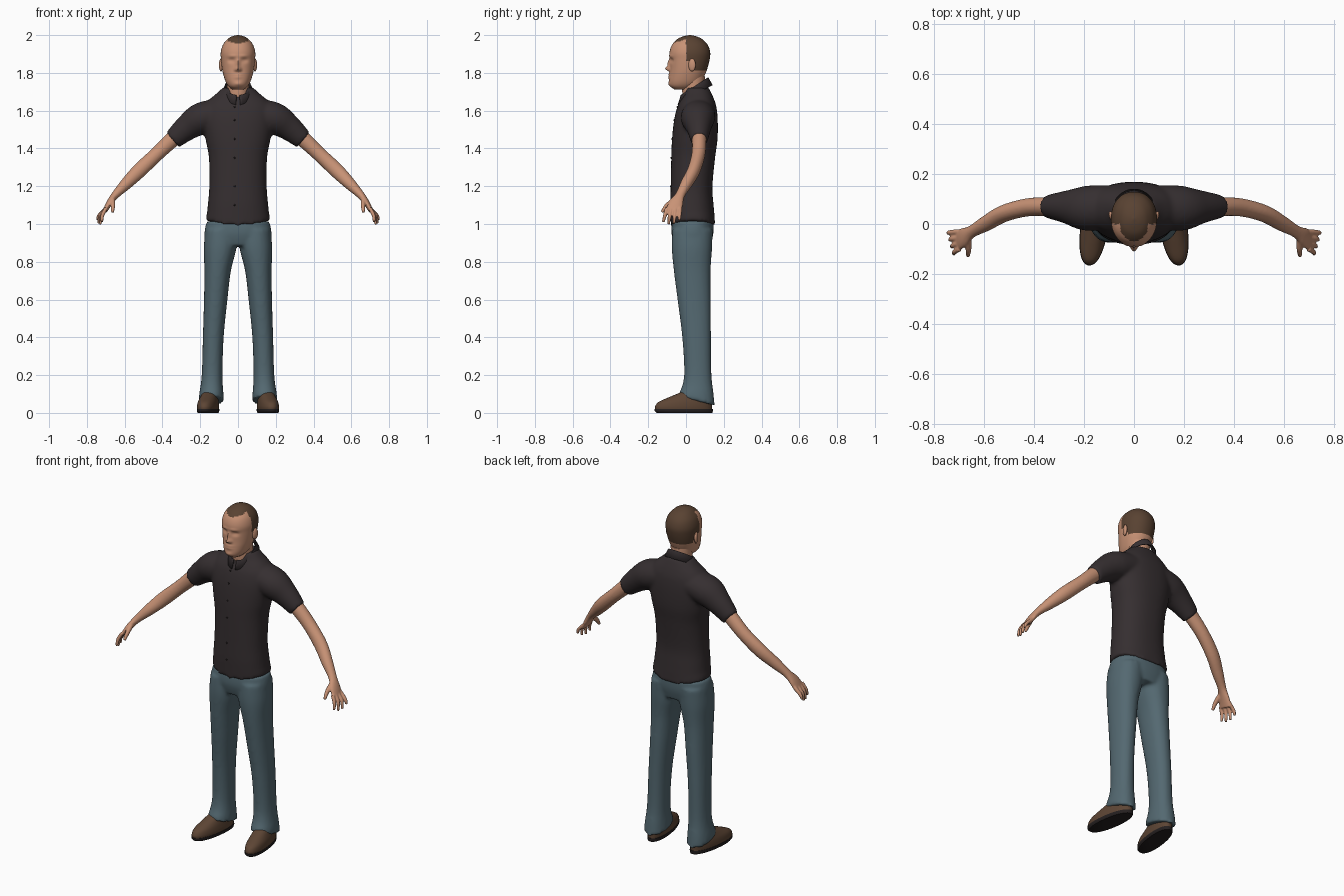
import bpy, bmesh, math
from mathutils import Vector, Matrix

if "Cube" in bpy.data.objects:
    bpy.data.objects.remove(bpy.data.objects["Cube"])


def material(name, rgb):
    m = bpy.data.materials.new(name)
    m.use_nodes = True
    m.diffuse_color = (*rgb, 1)
    m.node_tree.nodes["Principled BSDF"].inputs["Base Color"].default_value = (*rgb, 1)
    return m


SKIN = material("skin", (0.58, 0.29, 0.18))
HAIR = material("brown hair", (0.10, 0.055, 0.032))
SHIRT = material("charcoal cloth", (0.036, 0.028, 0.030))
DENIM = material("blue denim", (0.088, 0.14, 0.165))
LEATHER = material("brown leather", (0.11, 0.06, 0.035))
SOLE = material("dark rubber", (0.018, 0.014, 0.014))


def smooth_path(points, steps):
    """Catmull-Rom interpolation of tuples."""
    out = []
    last = len(points) - 1
    for i in range(last):
        four = [points[max(i - 1, 0)], points[i], points[i + 1], points[min(i + 2, last)]]
        for k in range(steps):
            t = k / steps
            out.append([0.5 * (2 * b + (c - a) * t + (2 * a - 5 * b + 4 * c - d) * t ** 2
                               + (3 * b - a - 3 * c + d) * t ** 3) for a, b, c, d in zip(*four)])
    return out + [list(points[-1])]


def loft(bm, rings, sides, power=2.0):
    """Skin closed rings, each given as centre, half axis u, half axis v."""
    rows = []
    for centre, u, v in rings:
        row = []
        for k in range(sides):
            a = 2 * math.pi * k / sides
            c, s = math.cos(a), math.sin(a)
            c = math.copysign(abs(c) ** (2 / power), c)
            s = math.copysign(abs(s) ** (2 / power), s)
            row.append(bm.verts.new(centre + u * c + v * s))
        rows.append(row)
    for low, high in zip(rows, rows[1:]):
        for k in range(sides):
            j = (k + 1) % sides
            bm.faces.new((low[k], low[j], high[j], high[k]))
    bm.faces.new(rows[0][::-1])
    bm.faces.new(rows[-1])
    return [v for row in rows for v in row]


def column(bm, sections, side=1, steps=5, sides=40, power=2.0):
    """Upright loft from sections (z, centre x, half width, front y, back y)."""
    rings = [(Vector((side * cx, (f + b) / 2, z)), Vector((w, 0, 0)), Vector((0, (b - f) / 2, 0)))
             for z, cx, w, f, b in smooth_path(sections, steps)]
    return loft(bm, rings, sides, power)


def limb(bm, points, side=1, steps=5, sides=20):
    """Loft along a path of (x, y, z, thickness, breadth)."""
    path = smooth_path([(side * p[0], *p[1:]) for p in points], steps)
    spots = [Vector(p[:3]) for p in path]
    rings = []
    for i, p in enumerate(path):
        tangent = (spots[min(i + 1, len(spots) - 1)] - spots[max(i - 1, 0)]).normalized()
        u = tangent.cross(Vector((0, 1, 0))).normalized()
        v = u.cross(tangent)
        rings.append((spots[i], u * p[3], v * p[4]))
    return loft(bm, rings, sides)


def finish(name, bm, *mats, voxel=0, relax=0):
    bmesh.ops.recalc_face_normals(bm, faces=bm.faces)
    mesh = bpy.data.meshes.new(name)
    bm.to_mesh(mesh)
    bm.free()
    ob = bpy.data.objects.new(name, mesh)
    bpy.context.collection.objects.link(ob)
    for m in mats:
        mesh.materials.append(m)
    mesh.shade_smooth()
    if voxel:
        mod = ob.modifiers.new("blend", "REMESH")
        mod.mode, mod.voxel_size, mod.use_smooth_shade = "VOXEL", voxel, True
        mod = ob.modifiers.new("relax", "SMOOTH")
        mod.factor, mod.iterations = 0.5, relax
    else:
        bpy.ops.object.select_all(action="DESELECT")
        bpy.context.view_layer.objects.active = ob
        ob.select_set(True)
        bpy.ops.object.shade_smooth_by_angle(angle=math.radians(50))
    return ob


# Head with sculpted face and painted hairline
def bump(x, z, cx, cz, sx, sz):
    return math.exp(-((x - cx) / sx) ** 2 - ((z - cz) / sz) ** 2)


bm = bmesh.new()
head = column(bm, [(1.712, 0, .03, -.06, .03), (1.728, 0, .05, -.083, .055), (1.75, 0, .064, -.09, .08),
                   (1.785, 0, .076, -.088, .098), (1.82, 0, .084, -.085, .112), (1.87, 0, .09, -.085, .125),
                   (1.91, 0, .091, -.087, .128), (1.95, 0, .079, -.073, .114), (1.98, 0, .054, -.044, .084),
                   (1.994, 0, .03, -.012, .052), (2.0, 0, .004, .016, .024)], steps=6, sides=80, power=2.15)
for v in head:
    x, y, z = abs(v.co.x), v.co.y, v.co.z
    if y < -0.02:
        v.co.y += (0.012 * bump(x, z, .034, 1.866, .017, .010) - 0.004 * bump(x, z, .034, 1.866, .011, .005)
                   - 0.005 * bump(x, z, .028, 1.889, .025, .007) - 0.024 * bump(x, z, 0, 1.822, .012, .012)
                   - 0.013 * bump(x, z, 0, 1.85, .009, .022) - 0.009 * bump(x, z, .012, 1.816, .007, .008)
                   - 0.009 * bump(x, z, 0, 1.783, .022, .011) + 0.007 * bump(x, z, 0, 1.783, .024, .004)
                   - 0.005 * bump(x, z, 0, 1.742, .02, .01))
for f in bm.faces:
    x, y, z = f.calc_center_median()
    crown = z > 1.953 + 0.3 * abs(x) and abs(x) < 0.055
    sides_and_back = y > 0 and z > (1.865 if y < 0.045 else 1.815)
    f.material_index = int(crown or sides_and_back)
finish("head", bm, SKIN, HAIR)

bm = bmesh.new()
for s in (1, -1):
    place = Matrix.Translation((s * .09, .032, 1.842)) @ Matrix.Rotation(s * -.3, 4, "Z")
    bmesh.ops.create_uvsphere(bm, u_segments=16, v_segments=10, radius=1,
                              matrix=place @ Matrix.Diagonal((.010, .02, .034, 1)))
finish("ears", bm, SKIN)

bm = bmesh.new()
column(bm, [(1.62, 0, .06, -.01, .1), (1.70, 0, .058, -.02, .1), (1.78, 0, .06, -.015, .1)])
finish("neck", bm, SKIN)

# Shirt body and sleeves blended into one skin
bm = bmesh.new()
torso = [(1.0, 0, .17, -.08, .156), (1.1, 0, .16, -.083, .146), (1.2, 0, .152, -.081, .14),
         (1.35, 0, .154, -.078, .154), (1.45, 0, .172, -.074, .167), (1.55, 0, .186, -.063, .168),
         (1.62, 0, .178, -.046, .161), (1.66, 0, .15, -.026, .149), (1.69, 0, .115, -.008, .136),
         (1.722, 0, .08, 0, .12)]
for v in column(bm, torso, power=2.3):
    if v.co.z < 1.05:
        v.co.z += 0.035 * abs(v.co.x) / 0.17 - 0.017
for s in (1, -1):
    limb(bm, [(.08, .07, 1.59, .075, .085), (.19, .063, 1.56, .085, .09), (.27, .068, 1.51, .069, .066),
              (.346, .07, 1.445, .052, .046)], s, sides=32)
finish("shirt", bm, SHIRT, voxel=0.01, relax=5)

bm = bmesh.new()
rows = []
for k in range(41):
    a = 0.12 + (2 * math.pi - 0.24) * k / 40
    c, sn = math.cos(a), math.sin(a)
    top = 1.73 - 0.047 * c
    point = 0.012 * max(c, 0) ** 8
    rows.append([bm.verts.new(p) for p in ((.064 * sn, .045 - .068 * c, top - .03),
                                           (.069 * sn, .045 - .073 * c, top),
                                           (.088 * sn, .048 - .093 * c, top - .042 - point))])
for p, q in zip(rows, rows[1:]):
    for j in (0, 1):
        bm.faces.new((p[j], q[j], q[j + 1], p[j + 1]))
collar = finish("collar", bm, SHIRT)
collar.modifiers.new("thickness", "SOLIDIFY").thickness = 0.005

# Buttons down the front opening
bm = bmesh.new()
for z, _, _, front, _ in smooth_path(torso[:7], 1)[1:]:
    bmesh.ops.create_uvsphere(bm, u_segments=10, v_segments=6, radius=1, matrix=Matrix.Translation(
        (-.018, front, z)) @ Matrix.Diagonal((.005, .004, .005, 1)))
finish("buttons", bm, SOLE)

# Arms, palms and fingers
for s, label in ((1, "left"), (-1, "right")):
    bm = bmesh.new()
    limb(bm, [(.28, .07, 1.505, .042, .04), (.345, .07, 1.45, .042, .038), (.43, .066, 1.37, .038, .036),
              (.52, .042, 1.285, .039, .034), (.59, .003, 1.215, .032, .031), (.648, -.03, 1.155, .021, .025),
              (.68, -.052, 1.112, .017, .038), (.705, -.066, 1.068, .012, .042)], s)
    for i, tip in enumerate((1.01, 0.998, 1.0, 1.02)):
        y = -.1 + .023 * i
        limb(bm, [(.698, y, 1.085, .010, .011), (.718 + .006 * i, y - .012 + .003 * i, 1.045, .010, .010),
                  (.72 + .008 * i, y - .02 + .005 * i, tip, .007, .007)], s, sides=12)
    limb(bm, [(.664, -.06, 1.13, .014, .014), (.662, -.1, 1.098, .012, .013),
              (.664, -.128, 1.062, .008, .008)], s, sides=12)
    finish(label + "_arm", bm, SKIN, voxel=0.0045, relax=3)

# Trousers: pelvis and flared legs blended
bm = bmesh.new()
column(bm, [(.885, 0, .165, -.06, .13), (.95, 0, .178, -.077, .145), (1.015, 0, .166, -.074, .146)], power=2.3)
for s in (1, -1):
    leg = column(bm, [(.06, .141, .067, -.04, .152), (.1, .141, .064, -.034, .147), (.2, .137, .055, -.01, .135),
                      (.4, .131, .055, -.02, .132), (.6, .118, .062, -.045, .131), (.75, .108, .070, -.064, .13),
                      (.87, .095, .086, -.075, .138), (.97, .088, .085, -.072, .141)], s, power=2.2)
    for v in leg:
        if v.co.z < 0.13:
            v.co.z -= 0.25 * (v.co.y - 0.07) * (0.13 - v.co.z) / 0.07
finish("trousers", bm, DENIM, voxel=0.01, relax=5)

# Shoes, toes turned slightly outward
shoe = [(.018, .157, .053, -.163, .138), (.035, .157, .054, -.163, .138), (.058, .157, .051, -.145, .138),
        (.083, .155, .045, -.09, .136), (.108, .152, .04, -.03, .132), (.125, .15, .038, 0, .13)]
sole = [(0, .157, .051, -.155, .14), (.01, .157, .055, -.165, .142), (.02, .157, .055, -.166, .142)]
for s, label in ((1, "left"), (-1, "right")):
    for part, sections, mat in (("shoe", shoe, LEATHER), ("sole", sole, SOLE)):
        bm = bmesh.new()
        for v in column(bm, sections, s, power=2.2):
            v.co.x -= s * 0.13 * v.co.y
        finish(label + "_" + part, bm, mat)
